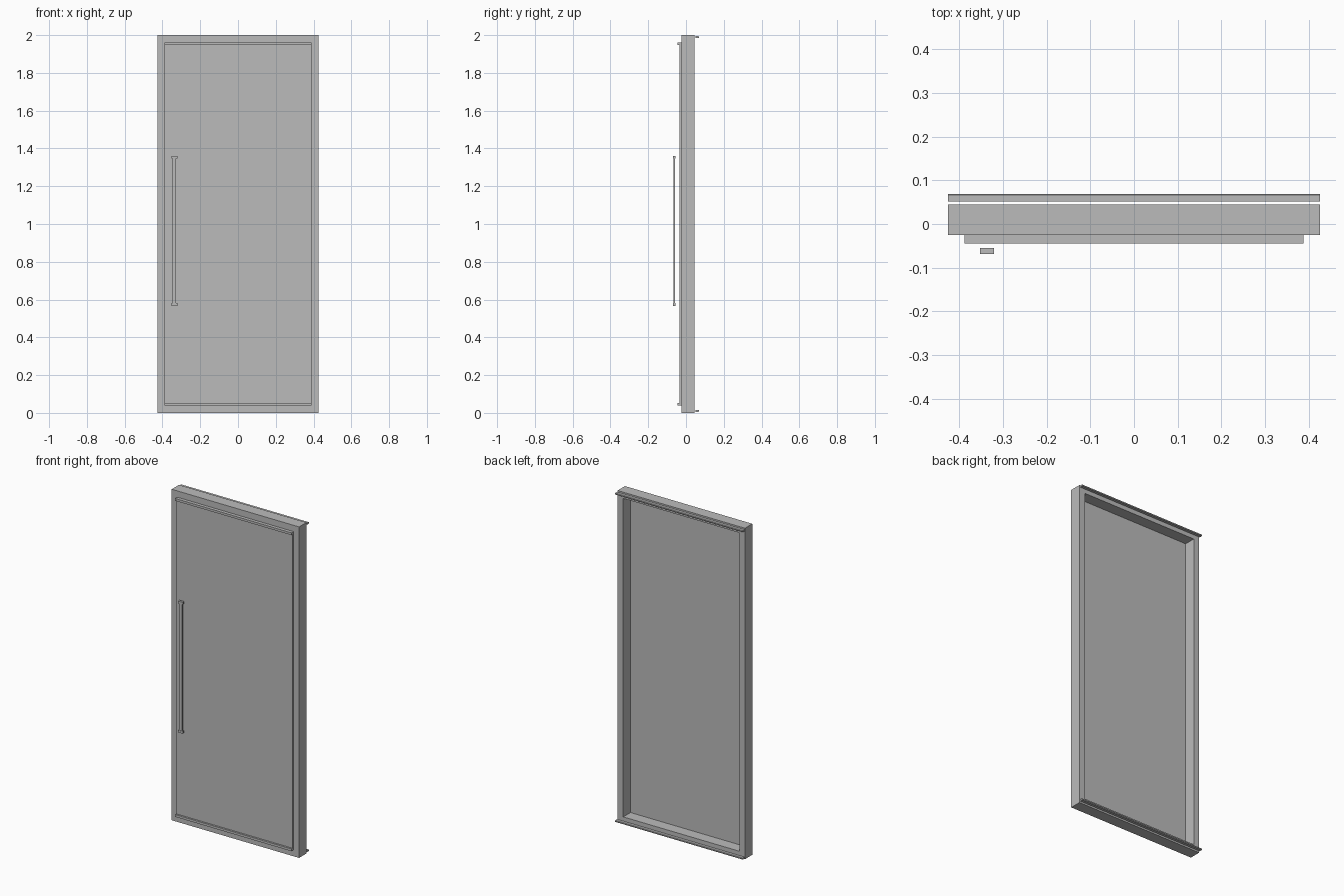
import bpy, bmesh

cube = bpy.data.objects.get("Cube")
if cube:
    bpy.data.objects.remove(cube, do_unlink=True)

grey = bpy.data.materials.new("plain_grey")
grey.use_nodes = True
grey.diffuse_color = (0.5, 0.5, 0.5, 1)
grey.node_tree.nodes["Principled BSDF"].inputs["Base Color"].default_value = (0.5, 0.5, 0.5, 1)


def add_object(name, bm):
    bmesh.ops.recalc_face_normals(bm, faces=bm.faces)
    mesh = bpy.data.meshes.new(name)
    bm.to_mesh(mesh)
    bm.free()
    mesh.materials.append(grey)
    obj = bpy.data.objects.new(name, mesh)
    bpy.context.collection.objects.link(obj)
    return obj


def box(name, x, y, z, chamfer_back=0):
    """Box from (min, max) ranges, with optional chamfers on the long back edges."""
    bm = bmesh.new()
    bmesh.ops.create_cube(bm, size=1)
    for v in bm.verts:
        v.co = [r[1] if c > 0 else r[0] for c, r in zip(v.co, (x, y, z))]
    if chamfer_back:
        edges = [e for e in bm.edges
                 if all(v.co.y == max(w.co.y for w in bm.verts) for v in e.verts)
                 and e.verts[0].co.z == e.verts[1].co.z]
        bmesh.ops.bevel(bm, geom=edges, offset=chamfer_back, segments=1, affect='EDGES')
    return add_object(name, bm)


HALF_W, HEIGHT = 0.426, 2.0
BORDER = 0.038
IN_X = HALF_W - BORDER
FRONT, BACK = -0.025, 0.045


# Door frame: a rectangular ring, extruded through its depth
def ring_frame(name):
    bm = bmesh.new()

    def loop(inset):
        w = HALF_W - inset
        corners = [(-w, inset), (w, inset), (w, HEIGHT - inset), (-w, HEIGHT - inset)]
        return [bm.verts.new((x, FRONT, z)) for x, z in corners]

    outer, inner = loop(0), loop(BORDER)
    faces = []
    for i in range(4):
        j = (i + 1) % 4
        faces.append(bm.faces.new((outer[i], outer[j], inner[j], inner[i])))
    result = bmesh.ops.extrude_face_region(bm, geom=faces, use_keep_orig=True)
    for v in result["geom"]:
        if isinstance(v, bmesh.types.BMVert):
            v.co.y = BACK
    return add_object(name, bm)


ring_frame("door_frame")

# Thin panel closing the front of the frame
box("door_panel", (-IN_X, IN_X), (-0.034, -0.024), (BORDER, HEIGHT - BORDER))

# Rails along the top and bottom, on the front and the back
for side in ("bottom", "top"):
    def span(lo, hi):
        return (lo, hi) if side == "bottom" else (HEIGHT - hi, HEIGHT - lo)

    box(f"front_rail_{side}", (-IN_X, IN_X), (-0.045, FRONT), span(BORDER, 0.052))
    box(f"back_rail_{side}", (-HALF_W, HALF_W), (0.051, 0.069), span(0.006, 0.016), 0.002)

# Long pull handle with a block at each end
box("handle_bar", (-0.346, -0.328), (-0.067, -0.057), (0.575, 1.35))
for label, z in (("bottom", 0.567), ("top", 1.347)):
    box(f"handle_cap_{label}", (-0.353, -0.321), (-0.069, -0.055), (z, z + 0.014))
